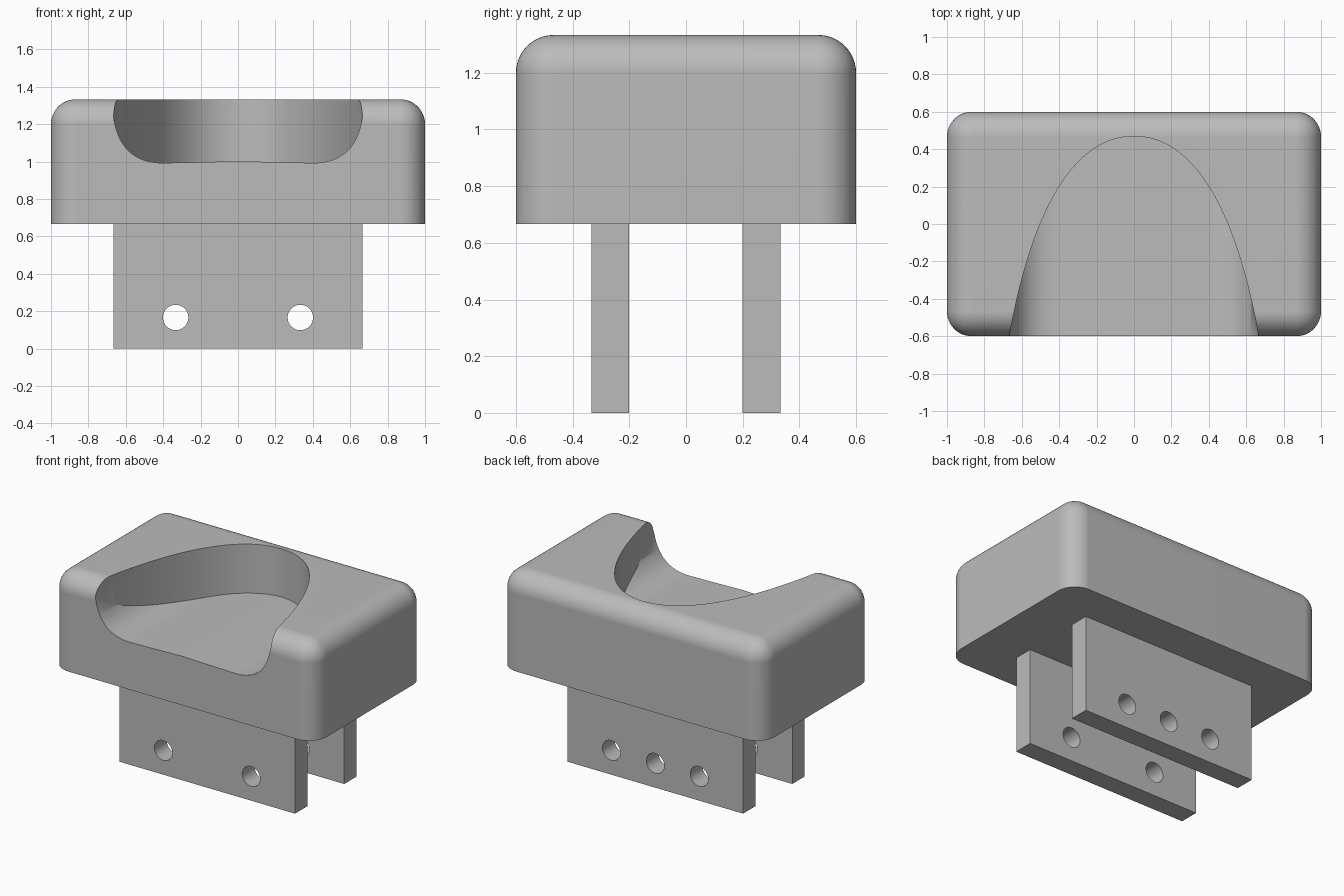
import bpy
import bmesh
import math
from mathutils import Vector
from mathutils.geometry import interpolate_bezier

if "Cube" in bpy.data.objects:
    bpy.data.objects.remove(bpy.data.objects["Cube"])

grey = bpy.data.materials.new("mid_grey")
grey.use_nodes = True
grey.diffuse_color = (0.5, 0.5, 0.5, 1)
grey.node_tree.nodes["Principled BSDF"].inputs["Base Color"].default_value = (0.5, 0.5, 0.5, 1)

T = 2 / 3      # block height, plate half width and plate height
FILLET = 0.133


def add_object(name, bm):
    bmesh.ops.recalc_face_normals(bm, faces=bm.faces)
    mesh = bpy.data.meshes.new(name)
    bm.to_mesh(mesh)
    bm.free()
    mesh.materials.append(grey)
    obj = bpy.data.objects.new(name, mesh)
    bpy.context.collection.objects.link(obj)
    return obj


def box(lo, hi):
    bm = bmesh.new()
    bmesh.ops.create_cube(bm, size=1)
    for v in bm.verts:
        v.co = [lo[i] if v.co[i] < 0 else hi[i] for i in range(3)]
    return bm


def prism(name, points, depth):
    """Extrude a closed outline along the given vector."""
    bm = bmesh.new()
    face = bm.faces.new([bm.verts.new(p) for p in points])
    grown = bmesh.ops.extrude_face_region(bm, geom=[face])
    bmesh.ops.translate(bm, vec=depth, verts=[g for g in grown["geom"] if isinstance(g, bmesh.types.BMVert)])
    return add_object(name, bm)


def cut(obj, tool, operation="DIFFERENCE"):
    mod = obj.modifiers.new("cut", "BOOLEAN")
    mod.object, mod.operation, mod.solver = tool, operation, "EXACT"
    bpy.context.view_layer.objects.active = obj
    bpy.ops.object.modifier_apply(modifier=mod.name)
    bpy.data.objects.remove(tool)


def smooth(obj):
    bpy.ops.object.select_all(action="DESELECT")
    obj.select_set(True)
    bpy.context.view_layer.objects.active = obj
    bpy.ops.object.shade_smooth_by_angle(angle=math.radians(30))
    mod = obj.modifiers.new("flat_large_faces", "WEIGHTED_NORMAL")
    mod.keep_sharp = True


def mirrored(half):
    """Complete an outline that starts on the centre line."""
    return half + [Vector((-p.x, p.y, p.z)) for p in reversed(half) if p.x > 1e-6]


def bezier(*pts):
    return interpolate_bezier(*[Vector(p) for p in pts], 28)


# Block with rounded upright and top edges, sharp bottom
bm = box((-1, -0.6, T), (1, 0.6, 2 * T))
edges = [e for e in bm.edges if max(v.co.z for v in e.verts) > 1]
bmesh.ops.bevel(bm, geom=edges, offset=FILLET, segments=12, profile=0.5, affect="EDGES")
block = add_object("block", bm)

# Pocket: arched plan crossed with a scooped front profile
plan = bezier((0, 0.469, 0.8), (0.35, 0.469, 0.8), (0.56, 0, 0.8), (T, -0.6, 0.8))
plan.append(Vector((0.72, -0.9, 0.8)))
pocket = prism("pocket_plan", mirrored(plan), (0, 0, 0.8))

scoop = [Vector((0, -0.8, 1.003)), Vector((0.2, -0.8, 0.997))]
scoop += bezier((0.4, -0.8, 0.993), (0.56, -0.8, 0.993), (0.645, -0.8, 1.08), (T, -0.8, 1.25))
scoop.append(Vector((T + 0.01, -0.8, 1.5)))
cut(pocket, prism("pocket_scoop", mirrored(scoop), (0, 1.6, 0)), "INTERSECT")
cut(block, pocket)
smooth(block)

# Two mounting plates with drilled holes
for name, y0, holes in (("front_plate", -1 / 3, (-1, 1)), ("back_plate", 0.2, (-1, 0, 1))):
    plate = add_object(name, box((-T, y0, 0), (T, y0 + 0.133, T)))
    for side in holes:
        ring = [Vector((side / 3 + 0.068 * math.cos(a), y0 - 0.1, 1 / 6 + 0.068 * math.sin(a)))
                for a in (math.tau * i / 40 for i in range(40))]
        cut(plate, prism("drill", ring, (0, 0.4, 0)))
    smooth(plate)
